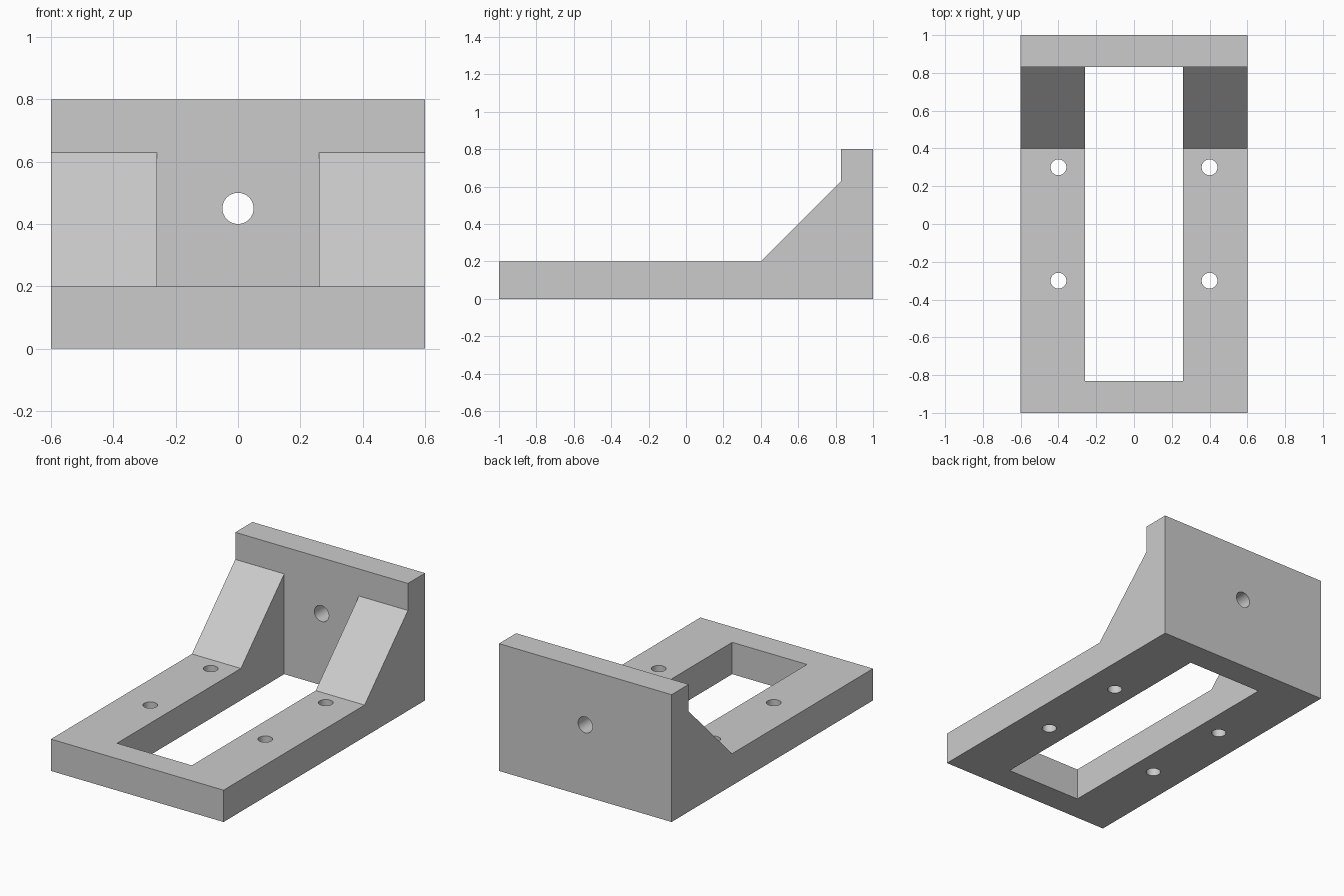
import bpy, bmesh
from math import pi
from mathutils import Matrix

cube = bpy.data.objects.get("Cube")
if cube:
    bpy.data.objects.remove(cube, do_unlink=True)

grey = bpy.data.materials.new("plain grey")
grey.use_nodes = True
colour = (0.6, 0.6, 0.6, 1)
grey.diffuse_color = colour
grey.node_tree.nodes["Principled BSDF"].inputs["Base Color"].default_value = colour


def make_object(name, bm):
    bmesh.ops.recalc_face_normals(bm, faces=bm.faces)
    mesh = bpy.data.meshes.new(name)
    bm.to_mesh(mesh)
    bm.free()
    mesh.materials.append(grey)
    obj = bpy.data.objects.new(name, mesh)
    bpy.context.collection.objects.link(obj)
    return obj


def hole_cutter(name, centre, radius, depth, rotation=Matrix()):
    bm = bmesh.new()
    bmesh.ops.create_cone(bm, cap_ends=True, segments=48, radius1=radius, radius2=radius,
                          depth=depth, matrix=Matrix.Translation(centre) @ rotation)
    return make_object(name, bm)


# Bracket body: side profile (y, z) swept across the width
profile = [(-1, 0), (1, 0), (1, 0.8), (0.83, 0.8), (0.83, 0.63), (0.4, 0.2), (-1, 0.2)]
bm = bmesh.new()
side = bm.faces.new([bm.verts.new((-0.6, y, z)) for y, z in profile])
swept = bmesh.ops.extrude_face_region(bm, geom=[side])["geom"]
bmesh.ops.translate(bm, vec=(1.2, 0, 0),
                    verts=[v for v in swept if isinstance(v, bmesh.types.BMVert)])
bracket = make_object("bracket", bm)

# Central slot, which also splits the slope into two gussets
bm = bmesh.new()
bmesh.ops.create_cube(bm, size=1, matrix=Matrix.Translation((0, 0, 0.4))
                      @ Matrix.Diagonal((0.52, 1.66, 1.2, 1)))
cutters = [make_object("slot_cutter", bm)]

# Base mounting holes and the hole through the upright plate
for x in (-0.4, 0.4):
    for y in (-0.3, 0.3):
        cutters.append(hole_cutter("base_hole_cutter", (x, y, 0.1), 0.042, 0.4))
cutters.append(hole_cutter("plate_hole_cutter", (0, 0.915, 0.45), 0.05, 0.4,
                           Matrix.Rotation(pi / 2, 4, "X")))

for cutter in cutters:
    cutter.hide_render = True
    cut = bracket.modifiers.new(cutter.name, "BOOLEAN")
    cut.operation = "DIFFERENCE"
    cut.solver = "EXACT"
    cut.object = cutter

# Apply the cuts and discard the cutters
bpy.ops.object.select_all(action="DESELECT")
bracket.select_set(True)
bpy.context.view_layer.objects.active = bracket
for name in [m.name for m in bracket.modifiers]:
    bpy.ops.object.modifier_apply(modifier=name)
for cutter in cutters:
    bpy.data.objects.remove(cutter, do_unlink=True)
bpy.ops.object.shade_smooth_by_angle(angle=pi / 6)
